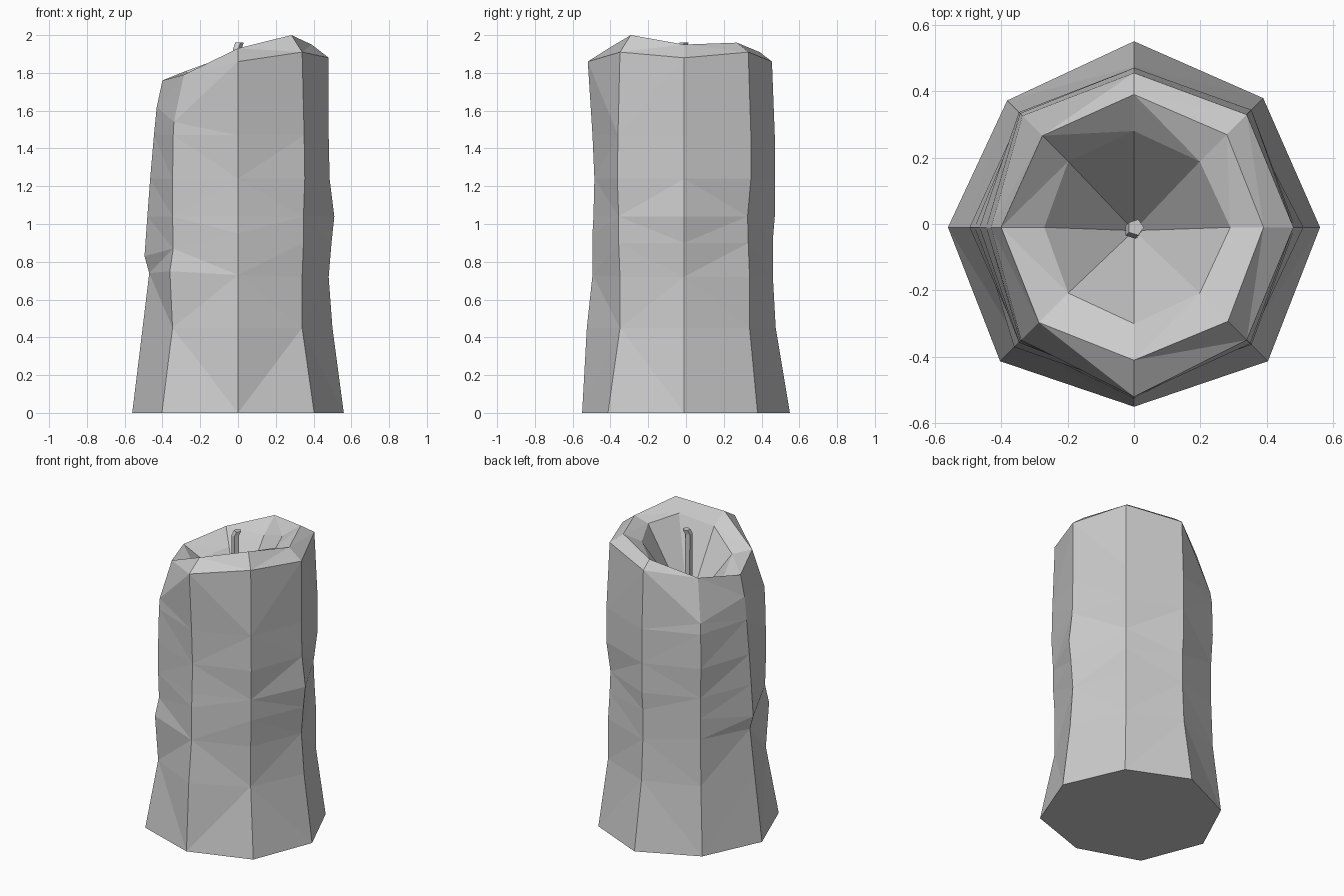
import bpy, bmesh, math
from mathutils import Vector

cube = bpy.data.objects.get("Cube")
if cube:
    bpy.data.objects.remove(cube, do_unlink=True)

SIDES = 8


def make_material(name, colour):
    mat = bpy.data.materials.new(name)
    mat.use_nodes = True
    mat.diffuse_color = colour
    mat.node_tree.nodes["Principled BSDF"].inputs["Base Color"].default_value = colour
    return mat


def finish(name, bm, mat):
    bmesh.ops.recalc_face_normals(bm, faces=bm.faces)
    mesh = bpy.data.meshes.new(name)
    bm.to_mesh(mesh)
    bm.free()
    mesh.materials.append(mat)
    obj = bpy.data.objects.new(name, mesh)
    bpy.context.collection.objects.link(obj)
    return obj


def add_ring(bm, heights, radii):
    """One ring of corners, counter-clockwise from +x; heights is a number or a list."""
    if not isinstance(heights, list):
        heights = [heights] * SIDES
    ring = []
    for i, (z, r) in enumerate(zip(heights, radii)):
        a = math.tau * i / SIDES
        ring.append(bm.verts.new((r * math.cos(a), r * math.sin(a) - 0.01, z)))
    return ring


def bridge(bm, lower, upper):
    n = len(lower)
    for i in range(n):
        j = (i + 1) % n
        bm.faces.new((lower[i], lower[j], upper[j], upper[i]))


wax = make_material("grey wax", (0.6, 0.6, 0.6, 1))

# Candle body: stacked uneven octagons, a slanted melted rim and a deep bowl
notch_low = [.72, .72, .72, .76, .74, .75, .73, .72]
notch_high = [.9, .9, .92, .9, .83, .87, .95, .9]
shoulder = [1.88, 1.91, 1.86, 1.54, 1.62, 1.54, 1.86, 1.91]
rim = [1.95, 1.96, 1.91, 1.81, 1.76, 1.79, 1.93, 2]
lip = [1.92, 1.9, 1.82, 1.72, 1.7, 1.77, 1.87, 1.94]
layers = [
    (0, [.56, .55, .56, .54, .56, .57, .54, .57]),
    (.45, [.5, .49, .485, .49, .505, .49, .515, .48]),
    (notch_low, [.48, .49, .47, .48, .47, .51, .485, .48]),
    (notch_high, [.495, .48, .47, .48, .495, .485, .485, .49]),
    (1.04, [.51, .475, .48, .48, .48, .49, .48, .49]),
    (1.24, [.485, .5, .48, .49, .465, .49, .475, .5]),
    (1.47, [.48, .5, .48, .485, .445, .485, .485, .495]),
    (shoulder, [.48, .48, .465, .475, .43, .48, .51, .48]),
    (rim, [.39, .395, .4, .39, .4, .405, .4, .4]),
    (lip, [.29, .28, .29, .28, .27, .28, .29, .28]),
]
bm = bmesh.new()
rings = [add_ring(bm, z, r) for z, r in layers]
bm.faces.new(rings[0])
for lower, upper in zip(rings, rings[1:]):
    bridge(bm, lower, upper)
bowl_floor = bm.verts.new((0, -.02, 1.42))
for i in range(SIDES):
    bm.faces.new((rings[-1][i], rings[-1][(i + 1) % SIDES], bowl_floor))
bmesh.ops.triangulate(bm, faces=[f for f in bm.faces if len(f.verts) == 4])
finish("candle_body", bm, wax)

# Wick: a thin five-sided stem with a slightly bent tip
bm = bmesh.new()
stem = []
for centre in (Vector((0, -.02, 1.4)), Vector((-.005, -.02, 1.93)), Vector((.005, -.01, 1.96))):
    stem.append([bm.verts.new(centre + Vector((.025 * math.cos(a), .025 * math.sin(a), 0)))
                 for a in (math.tau * i / 5 for i in range(5))])
for lower, upper in zip(stem, stem[1:]):
    bridge(bm, lower, upper)
bm.faces.new(stem[0])
bm.faces.new(stem[-1])
finish("wick", bm, wax)
